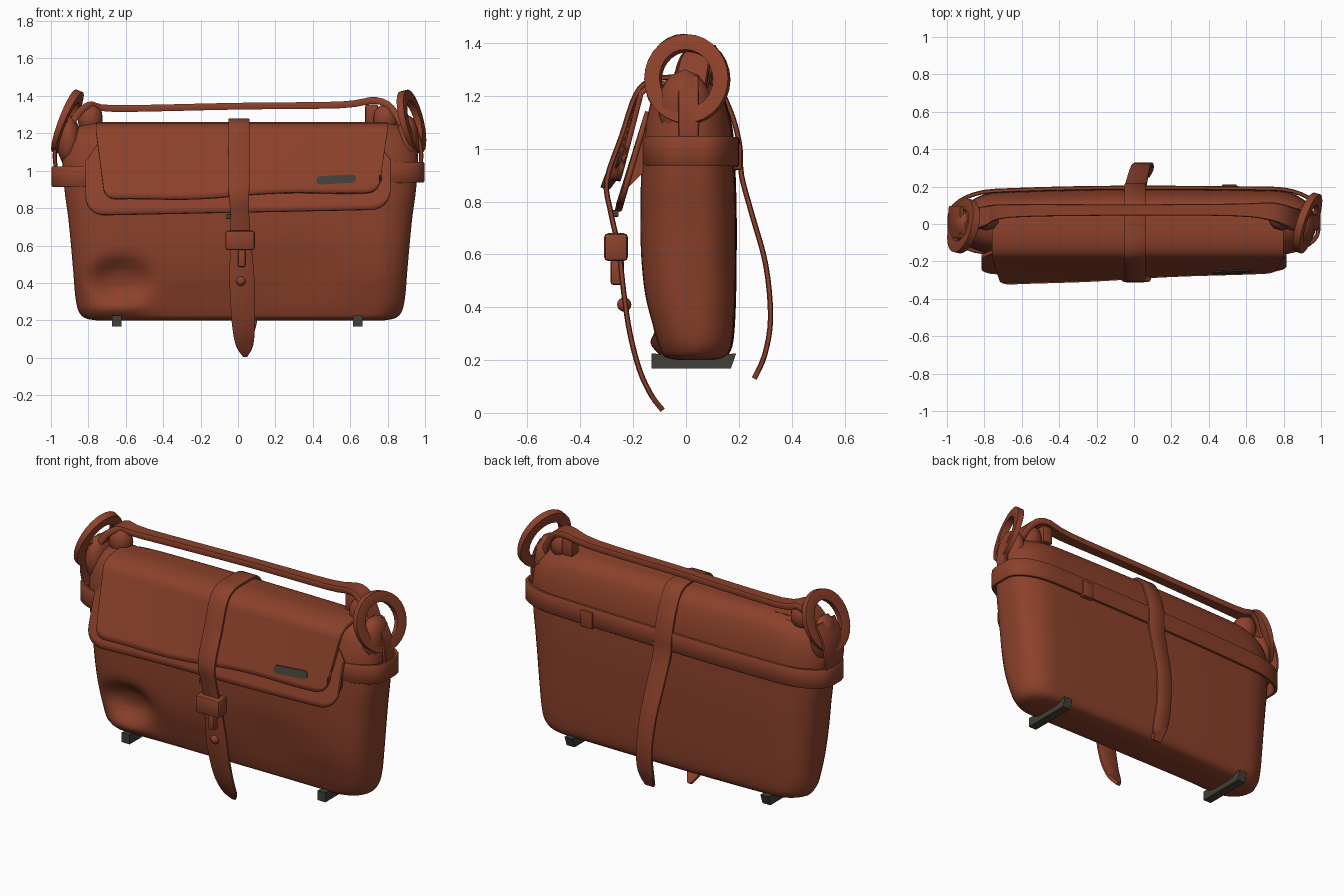
import bpy, bmesh, math
from mathutils import Vector

if "Cube" in bpy.data.objects:
    bpy.data.objects.remove(bpy.data.objects["Cube"])


def material(name, rgb):
    m = bpy.data.materials.new(name)
    m.diffuse_color = (*rgb, 1)
    m.use_nodes = True
    m.node_tree.nodes["Principled BSDF"].inputs["Base Color"].default_value = m.diffuse_color
    return m


LEATHER = material("red_brown_leather", (0.262, 0.053, 0.024))
GREY = material("dark_grey", (0.055, 0.05, 0.04))


def finish(name, bm, mat=LEATHER, angle=40):
    bmesh.ops.recalc_face_normals(bm, faces=bm.faces[:])
    me = bpy.data.meshes.new(name)
    bm.to_mesh(me)
    bm.free()
    ob = bpy.data.objects.new(name, me)
    bpy.context.collection.objects.link(ob)
    me.materials.append(mat)
    bpy.ops.object.select_all(action='DESELECT')
    ob.select_set(True)
    bpy.context.view_layer.objects.active = ob
    bpy.ops.object.shade_smooth_by_angle(angle=math.radians(angle))
    return ob


def bridge(bm, rings, closed_loop):
    """Join consecutive vertex rows with quads."""
    n = len(rings[0])
    for a, b in zip(rings, rings[1:]):
        for i in range(n if closed_loop else n - 1):
            j = (i + 1) % n
            bm.faces.new((a[i], a[j], b[j], b[i]))


def smooth_path(pts, steps=4):
    """Catmull-Rom curve; extra values after x, y, z are carried along."""
    out = []
    for i in range(len(pts) - 1):
        p = [pts[max(i - 1, 0)], pts[i], pts[i + 1], pts[min(i + 2, len(pts) - 1)]]
        for s in range(steps):
            t = s / steps
            out.append([0.5 * (2 * b + (c - a) * t + (2 * a - 5 * b + 4 * c - d) * t * t
                               + (3 * b - a - 3 * c + d) * t ** 3) for a, b, c, d in zip(*p)])
    return out + [list(pts[-1])]


def strip(name, pts, half_t, wdir, closed=False):
    """Leather strip through (x, y, z, half width), flat along wdir."""
    bm = bmesh.new()
    w = Vector(wdir).normalized()
    n, rings = len(pts), []
    for i, p in enumerate(pts):
        a = pts[i - 1] if closed or i else p
        b = pts[(i + 1) % n] if closed or i < n - 1 else p
        nrm = (Vector(b[:3]) - Vector(a[:3])).cross(w).normalized() * half_t
        c = Vector(p[:3])
        rings.append([bm.verts.new(c + w * p[3] * sx + nrm * sn)
                      for sx, sn in ((-1, -.6), (-.9, -1), (.9, -1), (1, -.6),
                                     (1, .6), (.9, 1), (-.9, 1), (-1, .6))])
    if closed:
        bridge(bm, rings + [rings[0]], True)
    else:
        bridge(bm, rings, True)
        bm.faces.new(rings[0])
        bm.faces.new(rings[-1])
    return finish(name, bm)


def rounded_rect(cx, hx, y0, y1, rx, ry, side=30, arc=7):
    """Plan outline with elliptic corners, long sides evenly divided, left back drawn in."""
    ry = min(ry, (y1 - y0) / 2 * 0.98)
    pts = []
    for k, (x, y) in enumerate(((cx + hx - rx, y1 - ry), (cx - hx + rx, y1 - ry),
                                (cx - hx + rx, y0 + ry), (cx + hx - rx, y0 + ry))):
        for i in range(arc + 1):
            a = math.pi / 2 * (k + i / arc)
            pts.append((x + rx * math.cos(a), y + ry * math.sin(a)))
        if k in (0, 2):
            s = -1 if k == 0 else 1
            pts += [(x + s * 2 * (hx - rx) * i / side, y1 if k == 0 else y0) for i in range(1, side)]
    return [(x, y - (.03 if x < 0 else .01) * x * x if y > .05 else y) for x, y in pts]


def box(name, lo, hi, mat=LEATHER, bevel=0.008):
    bm = bmesh.new()
    bmesh.ops.create_cube(bm, size=1)
    for v in bm.verts:
        v.co = [(a + b) / 2 + c * (b - a) for a, b, c in zip(lo, hi, v.co)]
    bmesh.ops.bevel(bm, geom=bm.edges[:], offset=bevel, segments=2, affect='EDGES', profile=0.5)
    return finish(name, bm, mat)


# Bag body: stacked rounded outlines (z, half x, front y, back y), dented front corner
levels = smooth_path([(.20, .77, -.03, .10), (.212, .83, -.08, .15), (.25, .865, -.10, .175),
                      (.33, .882, -.125, .185), (.45, .892, -.155, .19), (.6, .905, -.17, .192),
                      (.75, .92, -.172, .192), (.9, .94, -.17, .188), (1.05, .95, -.16, .18),
                      (1.15, .94, -.14, .16), (1.21, .90, -.12, .135), (1.245, .84, -.08, .10),
                      (1.26, .76, -.04, .06)], 4)
bm = bmesh.new()
rings = []
for z, hx, y0, y1 in levels:
    ring = []
    for x, y in rounded_rect(.012, hx, y0, y1, .13 + .09 * z, .13):
        if y < 0:
            y += .07 * math.exp(-(((x + .63) / .15) ** 2 + ((z - .42) / .10) ** 2) ** 2)
            y -= .03 * math.exp(-((x + .65) / .15) ** 2 - ((z - .26) / .04) ** 2)
            y += .02 * math.exp(-((x - .3) / .25) ** 2 - ((z - .45) / .15) ** 2)
        ring.append(bm.verts.new((x, y, z)))
    rings.append(ring)
bridge(bm, rings, True)
bm.faces.new(rings[0])
bm.faces.new(rings[-1])
finish("bag_body", bm, angle=50)


def flap_y(x, z):
    return -.17 - (1.21 - z) * (.335 - .1 * x)


def under_y(x, z):
    return -.145 - (1.14 - z) * .30 - .012 * math.sin(5 * x) * (1.14 - z)


def flap(name, top_rows, surface, z_top, z_low, cx, hw, r, width):
    """Thick sheet with rounded lower corners, hanging from z_top to z_low(x)."""
    bm = bmesh.new()
    us = [math.sin(math.pi / 2 * (-1 + i / 20)) for i in range(41)]
    rows = [[bm.verts.new((cx + u * hw, y, z)) for u in us] for y, z in top_rows]
    for k in range(13):
        row = []
        for u in us:
            x = cx + u * hw * width(k / 12)
            d = max(0, abs(u) * hw - hw + r)
            low = z_low(x) + r - math.sqrt(max(0, r * r - d * d))
            z = z_top + (low - z_top) * k / 12
            row.append(bm.verts.new((x, surface(x, z), z)))
        rows.append(row)
    bridge(bm, rows, False)
    ob = finish(name, bm, angle=50)
    m = ob.modifiers.new("thickness", 'SOLIDIFY')
    m.thickness, m.offset = .02, 0
    return ob


# Front flap over the top, and the wider under flap
flap("front_flap", [(.07, 1.235), (.02, 1.25), (-.06, 1.251), (-.12, 1.242), (-.15, 1.228)],
     flap_y, 1.21, lambda x: .865 + .035 * x + .008 * math.sin(7 * x), .02, .78, .07,
     lambda t: 1 - .05 * t)
flap("under_flap", [], under_y, 1.14, lambda x: .778 + .02 * x, 0, .815, .1,
     lambda t: .92 + .08 * min(1, 3 * t))

# Triangular gussets closing the flap sides
for side, s in (("left", -1), ("right", 1)):
    bm = bmesh.new()
    prof = [(-.13, 1.12), (-.12, .95), (under_y(s * .8, .84), .84), (under_y(s * .8, 1.0), 1.0)]
    plates = [[bm.verts.new((s * (.79 + d), y, z)) for y, z in prof] for d in (0, .012)]
    bridge(bm, plates, True)
    for p in plates:
        bm.faces.new(p)
    finish(side + "_gusset", bm)

# Small pill badge on the flap
bm = bmesh.new()
outline = []
for s in (1, -1):
    for i in range(9):
        a = math.pi * (i / 8 - .5) + (0 if s == 1 else math.pi)
        outline.append((.525 + s * .085 + .022 * math.cos(a), .953 + s * .005 + .022 * math.sin(a)))
plates = [[bm.verts.new((x, flap_y(x, z) - off, z)) for x, z in outline] for off in (.0095, .0165)]
bridge(bm, plates, True)
for p in plates:
    bm.faces.new(p)
finish("flap_badge", bm, GREY)

# Belt around the bag, with a keeper at the back
belt = [(x, y, .98 + .012 * x, .055) for x, y in rounded_rect(.0, .985, -.155, .194, .24, .12)]
strip("side_belt", belt, .011, (0, 0, 1), True)
box("belt_keeper", (.47, .18, .92), (.55, .212, 1.02))

# Centre strap from the hanging back tail over the top to the front tip
strip("centre_strap", smooth_path([
    (.055, .258, .13, .03), (.055, .298, .22, .05), (.05, .32, .36, .05), (.035, .302, .56, .052),
    (.02, .25, .75, .055), (.01, .21, .90, .057), (.005, .202, 1.02, .057), (.005, .165, 1.15, .057),
    (.005, .10, 1.255, .057), (.005, -.03, 1.27, .057), (.005, -.13, 1.26, .057),
    (.005, -.19, 1.205, .057), (.005, -.243, 1.05, .057), (.005, -.300, .88, .055),
    (.01, -.285, .76, .05), (.015, -.255, .62, .055), (.02, -.235, .45, .066), (.025, -.212, .30, .066),
    (.03, -.175, .16, .06), (.035, -.13, .065, .045), (.038, -.088, .01, .012)]), .01, (1, 0, 0))

# Buckle, tongue and stud, with the metal catch beside the strap
box("strap_buckle", (-.068, -.31, .575), (.09, -.22, .68), bevel=.015)
box("buckle_tongue", (.0, -.285, .485), (.04, -.235, .58))
box("strap_catch", (-.062, -.28, .742), (-.02, -.255, .768), GREY, .004)
bm = bmesh.new()
bmesh.ops.create_uvsphere(bm, u_segments=12, v_segments=8, radius=.027)
bmesh.ops.translate(bm, verts=bm.verts[:], vec=(.015, -.234, .41))
finish("strap_stud", bm)

# Carry handle, bent down into both bag ends
strip("carry_handle", smooth_path([
    (-.93, .0, 1.10, .06), (-.89, .01, 1.25, .06), (-.80, .04, 1.35, .055), (-.66, .07, 1.332, .036),
    (0, .075, 1.345, .03), (.55, .075, 1.352, .034), (.74, .065, 1.375, .05), (.84, .03, 1.31, .06),
    (.93, .0, 1.12, .06)]), .018, (0, 1, 0))

# Gathered leather lumps and ring tabs at the handle ends
for side, s, tab in (("left", -1, .085), ("right", 1, .04)):
    for part, loc, size in (("handle_lump", (s * .79, .03, 1.275), (.07, .065, .085)),
                            ("end_lump", (s * .905, -.005, 1.16), (.065, .105, .14))):
        bm = bmesh.new()
        bmesh.ops.create_icosphere(bm, subdivisions=2, radius=1)
        for v in bm.verts:
            v.co = [c + a * b for c, a, b in zip(loc, v.co, size)]
        finish(side + "_" + part, bm)
    strip(side + "_ring_tab", smooth_path([(s * .97, .01, .99, tab * .8), (s * .98, .01, 1.08, tab),
                                           (s * .965, .01, 1.18, tab), (s * .92, .01, 1.27, tab)]),
          .011, (0, 1, 0))
box("handle_stud", (.68, .03, 1.25), (.75, .10, 1.355), bevel=.012)


def ring_loop(name, centre, across, up, half, thick):
    """Oval leather loop spanned by two half-axis vectors, broader at the top."""
    c, a, b = Vector(centre), Vector(across), Vector(up)
    pts = []
    for i in range(28):
        t = 2 * math.pi * i / 28
        pts.append([*(c + a * math.cos(t) + b * math.sin(t)), half * (1 + .25 * math.sin(t))])
    strip(name, pts, thick, a.cross(b), True)


# Oval loops at both ends
ring_loop("right_loop", (.93, .005, 1.262), (.04, .13, 0), (-.035, 0, .138), .018, .03)
ring_loop("left_loop", (-.915, -.01, 1.262), (.025, .115, 0), (.055, 0, .138), .018, .03)

# Bar feet under the bag
for name, x in (("left_foot", -.648), ("right_foot", .64)):
    bm = bmesh.new()
    prof = [(-.13, .168), (.17, .168), (.19, .225), (.03, .215), (-.13, .225)]
    ends = [[bm.verts.new((x + d, y, z)) for y, z in prof] for d in (-.026, .026)]
    bridge(bm, ends, True)
    for e in ends:
        bm.faces.new(e)
    finish(name, bm, GREY, 20)
